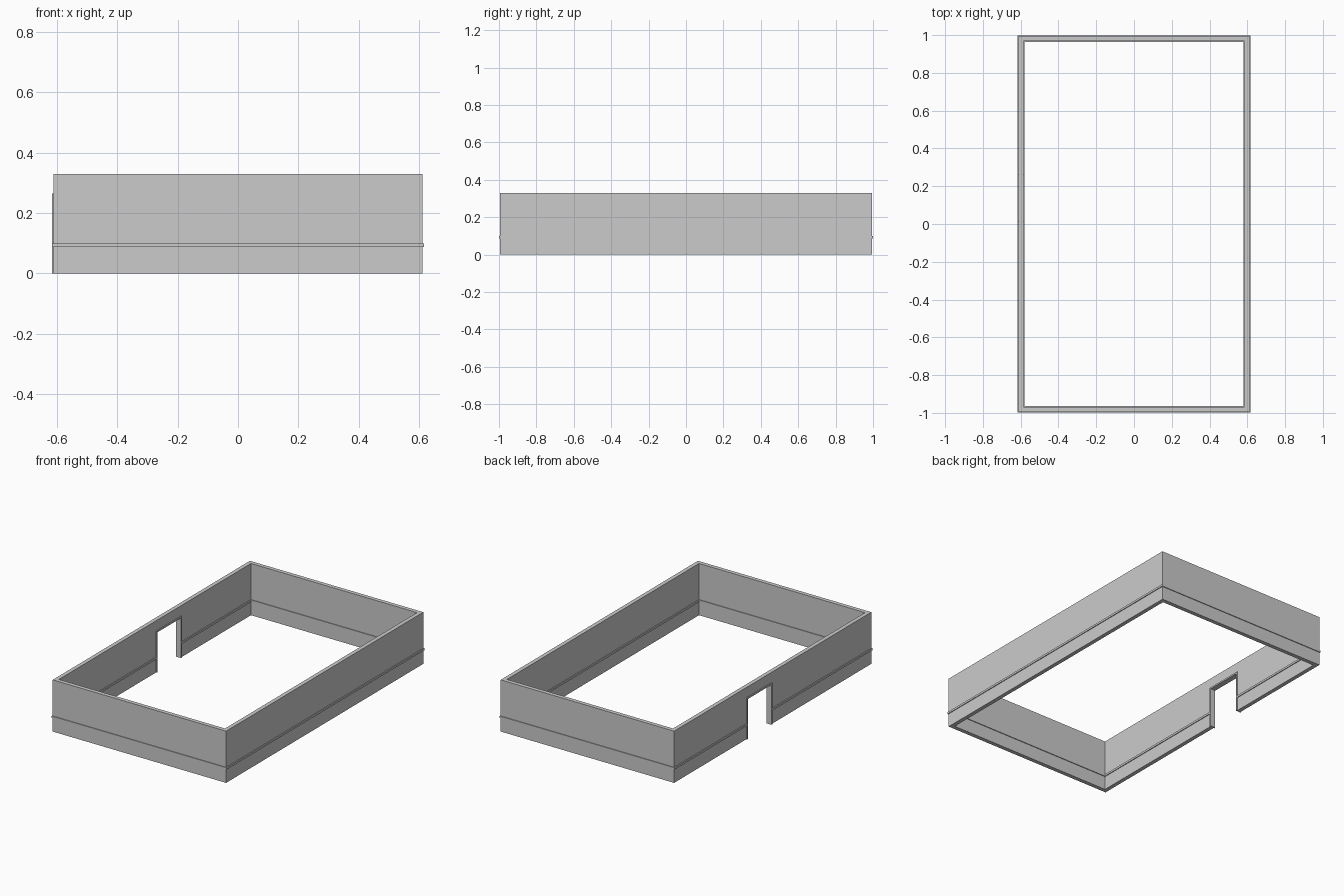
import bpy, bmesh

if "Cube" in bpy.data.objects:
    bpy.data.objects.remove(bpy.data.objects["Cube"])

HX, HY = 0.612, 0.994          # outer half sizes of the walls
THICK, HEIGHT = 0.026, 0.33
DOOR = (0.02, 0.255, 0.255)    # y start, y end, top of opening
LIP = 0.005                    # how far the trim stands out


def finish(name, bm):
    bmesh.ops.recalc_face_normals(bm, faces=bm.faces)
    me = bpy.data.meshes.new(name)
    bm.to_mesh(me)
    bm.free()
    ob = bpy.data.objects.new(name, me)
    bpy.context.collection.objects.link(ob)
    return ob


def ring(name, grow_out, grow_in, z0, z1):
    """Rectangular mitred ring, offsets measured from the outer wall line."""
    bm = bmesh.new()
    loops = []
    for d, z in ((grow_out, z0), (grow_out, z1), (grow_in, z1), (grow_in, z0)):
        loops.append([bm.verts.new((sx * (HX + d), sy * (HY + d), z))
                      for sx, sy in ((-1, -1), (1, -1), (1, 1), (-1, 1))])
    for a in range(4):
        p, q = loops[a], loops[(a + 1) % 4]
        for i in range(4):
            j = (i + 1) % 4
            bm.faces.new((p[i], p[j], q[j], q[i]))
    return finish(name, bm)


def extrude_x(name, profile, x0, x1):
    """Extrude a y-z outline along x."""
    bm = bmesh.new()
    face = bm.faces.new([bm.verts.new((x0, y, z)) for y, z in profile])
    new = bmesh.ops.extrude_face_region(bm, geom=[face])["geom"]
    bmesh.ops.translate(bm, vec=(x1 - x0, 0, 0),
                        verts=[v for v in new if isinstance(v, bmesh.types.BMVert)])
    return finish(name, bm)


# Walls and the thin rails running round both sides
parts = [
    ring("walls", 0, -THICK, 0, HEIGHT),
    ring("outer_rail", LIP, 0, 0.087, 0.1),
    ring("inner_rail", -THICK, -THICK - LIP, 0.087, 0.1),
]

# Doorway cut through the left wall
y0, y1, top = DOOR
f = 0.01
cutter = extrude_x("door_cutter",
                   [(y0 - f, -0.1), (y1 + f, -0.1), (y1 + f, top + f), (y0 - f, top + f)],
                   -HX - 0.1, -HX + 0.1)
for ob in parts:
    mod = ob.modifiers.new("doorway", 'BOOLEAN')
    mod.operation, mod.solver, mod.object = 'DIFFERENCE', 'EXACT', cutter
    bpy.context.view_layer.objects.active = ob
    bpy.ops.object.modifier_apply(modifier=mod.name)
bpy.data.objects.remove(cutter)

# Slim frame lining the doorway
extrude_x("door_frame",
          [(y0 - f, 0), (y0, 0), (y0, top), (y1, top), (y1, 0),
           (y1 + f, 0), (y1 + f, top + f), (y0 - f, top + f)],
          -HX - LIP, -HX + THICK + LIP)
